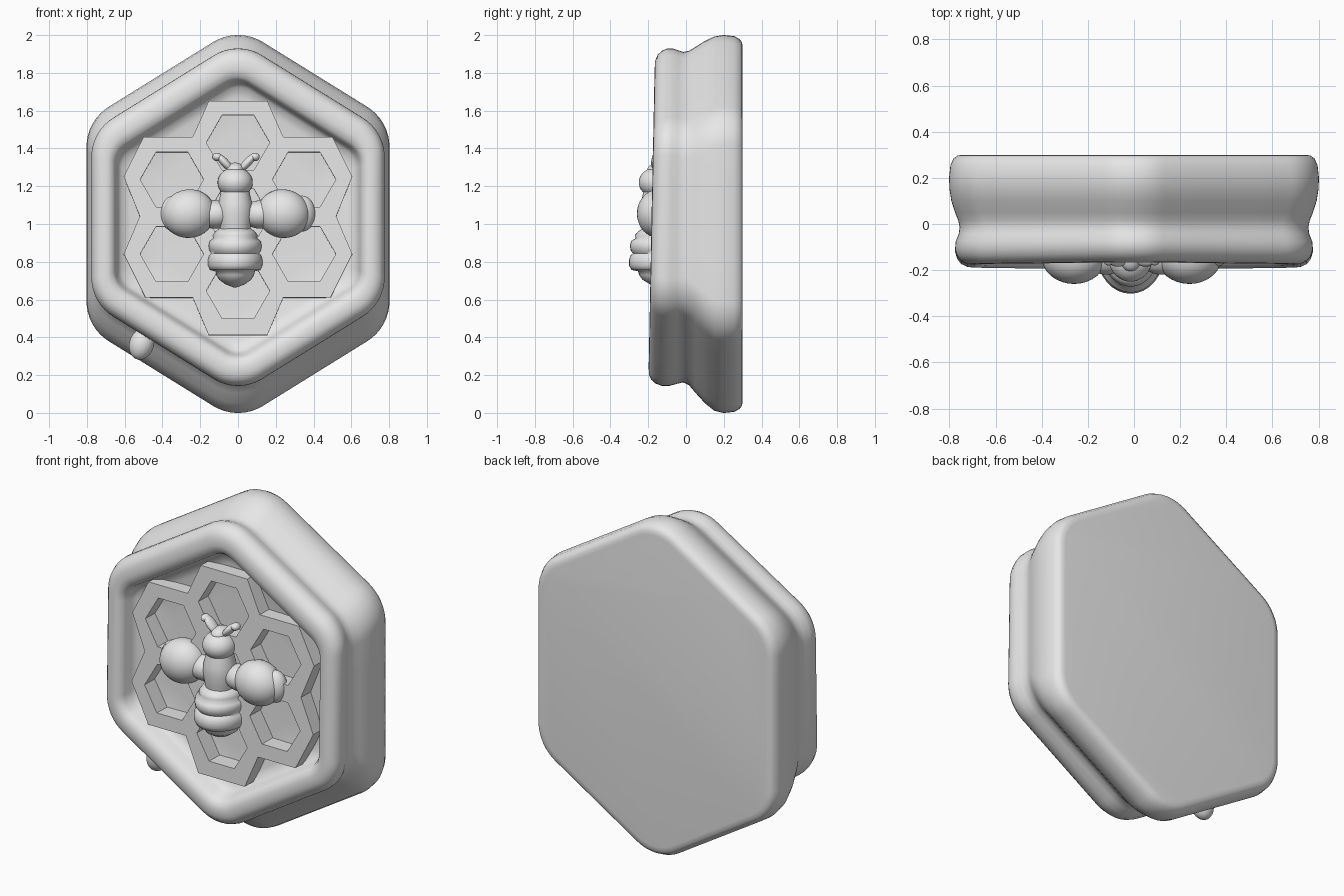
import bpy, bmesh, math
from mathutils import Vector

if "Cube" in bpy.data.objects:
    bpy.data.objects.remove(bpy.data.objects["Cube"])

clay = bpy.data.materials.new("light grey clay")
clay.diffuse_color = (0.8, 0.8, 0.8, 1)
clay.use_nodes = True
clay.node_tree.nodes["Principled BSDF"].inputs["Base Color"].default_value = clay.diffuse_color
TILT = 0.02   # the front leans back slightly


def finish(name, bm, angle=40):
    bmesh.ops.recalc_face_normals(bm, faces=bm.faces)
    me = bpy.data.meshes.new(name)
    bm.to_mesh(me)
    bm.free()
    ob = bpy.data.objects.new(name, me)
    bpy.context.collection.objects.link(ob)
    smooth(ob, angle)
    return ob


def smooth(ob, angle):
    if not ob.data.materials:
        ob.data.materials.append(clay)
    bpy.ops.object.select_all(action='DESELECT')
    bpy.context.view_layer.objects.active = ob
    ob.select_set(True)
    bpy.ops.object.shade_smooth_by_angle(angle=math.radians(angle))


def rounded_hex(hw, hh, zc, r, arc=8, edge=4):
    """Pointy-top hexagon outline with rounded corners."""
    apex = hh + 0.179 * r
    side = apex - 0.62 * hw
    cs = [Vector(c) for c in ((0, apex), (hw, side), (hw, -side),
                              (0, -apex), (-hw, -side), (-hw, side))]
    corners = []
    for i, c in enumerate(cs):
        a, b = (cs[i - 1] - c).normalized(), (cs[(i + 1) % 6] - c).normalized()
        half = a.angle(b) / 2
        centre = c + (a + b).normalized() * (r / math.sin(half))
        p = (c + a * (r / math.tan(half)) - centre).normalized()
        q = (c + b * (r / math.tan(half)) - centre).normalized()
        corners.append([centre + p.lerp(q, k / arc).normalized() * r for k in range(arc + 1)])
    pts = []
    for i, arc_pts in enumerate(corners):
        nxt = corners[(i + 1) % 6][0]
        pts += arc_pts + [arc_pts[-1].lerp(nxt, k / edge) for k in range(1, edge)]
    return [(p.x, p.y + zc) for p in pts]


def loft(name, sections):
    bm = bmesh.new()
    rings = []
    for y, hw, hh, zc, r in sections:
        ring = []
        for x, z in rounded_hex(hw, hh, zc, r):
            lean = TILT * (z - 1.03) * min(1, max(0, -y / 0.15))
            ring.append(bm.verts.new((x, y + lean, z)))
        rings.append(ring)
    n = len(rings[0])
    for a, b in zip(rings, rings[1:]):
        for i in range(n):
            j = (i + 1) % n
            bm.faces.new((a[i], a[j], b[j], b[i]))
    bm.faces.new(rings[0])
    bm.faces.new(rings[-1])
    return finish(name, bm, 60)


# Base block, groove, rolled rim and recessed floor: y, half width, half height, centre z, radius
loft("body", [
    (0.300, 0.740, 0.935, 1.000, 0.21), (0.297, 0.765, 0.960, 1.000, 0.23),
    (0.285, 0.782, 0.978, 1.000, 0.24), (0.255, 0.796, 0.994, 1.000, 0.25),
    (0.200, 0.802, 1.000, 1.000, 0.25), (0.150, 0.800, 0.990, 1.002, 0.25),
    (0.100, 0.792, 0.958, 1.010, 0.25), (0.050, 0.776, 0.915, 1.022, 0.24),
    (0.015, 0.762, 0.884, 1.032, 0.24), (-0.015, 0.756, 0.874, 1.036, 0.24),
    (-0.045, 0.760, 0.882, 1.036, 0.24), (-0.080, 0.773, 0.893, 1.036, 0.24),
    (-0.115, 0.776, 0.892, 1.036, 0.24), (-0.145, 0.767, 0.880, 1.036, 0.23),
    (-0.167, 0.750, 0.860, 1.036, 0.22), (-0.180, 0.722, 0.830, 1.034, 0.20),
    (-0.182, 0.690, 0.785, 1.032, 0.17), (-0.172, 0.664, 0.748, 1.030, 0.14),
    (-0.145, 0.648, 0.728, 1.030, 0.12), (-0.100, 0.638, 0.716, 1.030, 0.12),
    (-0.070, 0.618, 0.694, 1.030, 0.12), (-0.055, 0.570, 0.640, 1.030, 0.11),
    (-0.045, 0.400, 0.450, 1.030, 0.08)])

# Honeycomb plate: one outline with seven hexagonal holes
right = [(0.155, 1.65), (0.24, 1.46), (0.50, 1.46), (0.605, 1.25), (0.52, 1.04),
         (0.605, 0.84), (0.49, 0.61), (0.24, 0.61), (0.155, 0.41)]
loops = [right + [(-x, z) for x, z in reversed(right)]]
for cx, cz in ((0, 1.43), (0.35, 1.235), (0.35, 0.84), (0, 0.645),
               (-0.35, 0.84), (-0.35, 1.235), (0, 1.04)):
    loops.append([(cx + 0.168 * math.cos(k * math.pi / 3),
                   cz + 0.168 * math.sin(k * math.pi / 3)) for k in range(6)])
cu = bpy.data.curves.new("honeycomb", 'CURVE')
cu.dimensions, cu.fill_mode, cu.extrude = '2D', 'BOTH', 0.055
for pts in loops:
    sp = cu.splines.new('POLY')
    sp.points.add(len(pts) - 1)
    sp.use_cyclic_u = True
    for p, (x, z) in zip(sp.points, pts):
        p.co = (x, z - 1.03, 0, 1)
comb = bpy.data.objects.new("honeycomb", cu)
bpy.context.collection.objects.link(comb)
comb.location = (0, -0.09, 1.03)
comb.rotation_euler = (math.pi / 2 - TILT, 0, 0)
bpy.ops.object.select_all(action='DESELECT')
bpy.context.view_layer.objects.active = comb
comb.select_set(True)
bpy.ops.object.convert(target='MESH')
smooth(bpy.context.object, 30)


def blob(name, loc, size, roll=0):
    bm = bmesh.new()
    bmesh.ops.create_uvsphere(bm, u_segments=32, v_segments=20, radius=1)
    ob = finish(name, bm, 80)
    ob.location, ob.scale, ob.rotation_euler = loc, size, (0, roll, 0)
    return ob


def lathe(name, profile, x, y, depth, n=32):
    """Turned shape about a vertical axis, stretched in y by depth."""
    bm = bmesh.new()
    rings = [[bm.verts.new((x + r * math.cos(2 * math.pi * k / n),
                            y + depth * r * math.sin(2 * math.pi * k / n), z))
              for k in range(n)] for r, z in profile]
    for a, b in zip(rings, rings[1:]):
        for k in range(n):
            bm.faces.new((a[k], a[(k + 1) % n], b[(k + 1) % n], b[k]))
    bm.faces.new(rings[0])
    bm.faces.new(rings[-1])
    return finish(name, bm, 80)


# Bee: ribbed abdomen, thorax and head
lathe("abdomen", [(0.01, 0.665), (0.05, 0.68), (0.085, 0.705), (0.10, 0.73), (0.105, 0.75),
                  (0.135, 0.757), (0.145, 0.78), (0.146, 0.81), (0.138, 0.835), (0.128, 0.845),
                  (0.138, 0.86), (0.142, 0.885), (0.136, 0.91), (0.115, 0.925), (0.12, 0.94),
                  (0.105, 0.96), (0.08, 0.98)], -0.015, -0.13, 1.18)
lathe("thorax", [(0.075, 0.94), (0.085, 1.0), (0.093, 1.06), (0.09, 1.11),
                 (0.08, 1.15), (0.075, 1.18)], -0.015, -0.15, 1.0)
blob("head", (-0.015, -0.155, 1.22), (0.093, 0.095, 0.08))
blob("brow", (-0.015, -0.14, 1.285), (0.05, 0.065, 0.04))

# Paired wings, wing roots and antennae
for s in (-1, 1):
    blob("wing", (s * 0.25 - 0.01, -0.145, 1.055), (0.14, 0.115, 0.128), s * 0.2)
    blob("wing_root", (s * 0.12, -0.135, 1.05), (0.10, 0.085, 0.075))
    blob("wing_tip", (s * 0.34, -0.13, 1.055), (0.07, 0.06, 0.095))
    blob("antenna", (s * 0.06 - 0.01, -0.15, 1.325), (0.022, 0.035, 0.062), s * 0.75)
    blob("antenna_tip", (s * 0.10 - 0.01, -0.15, 1.355), (0.025, 0.03, 0.022))

# Small drip under the lower left of the rim
blob("drip", (-0.51, -0.03, 0.365), (0.065, 0.06, 0.085), 0.3)
